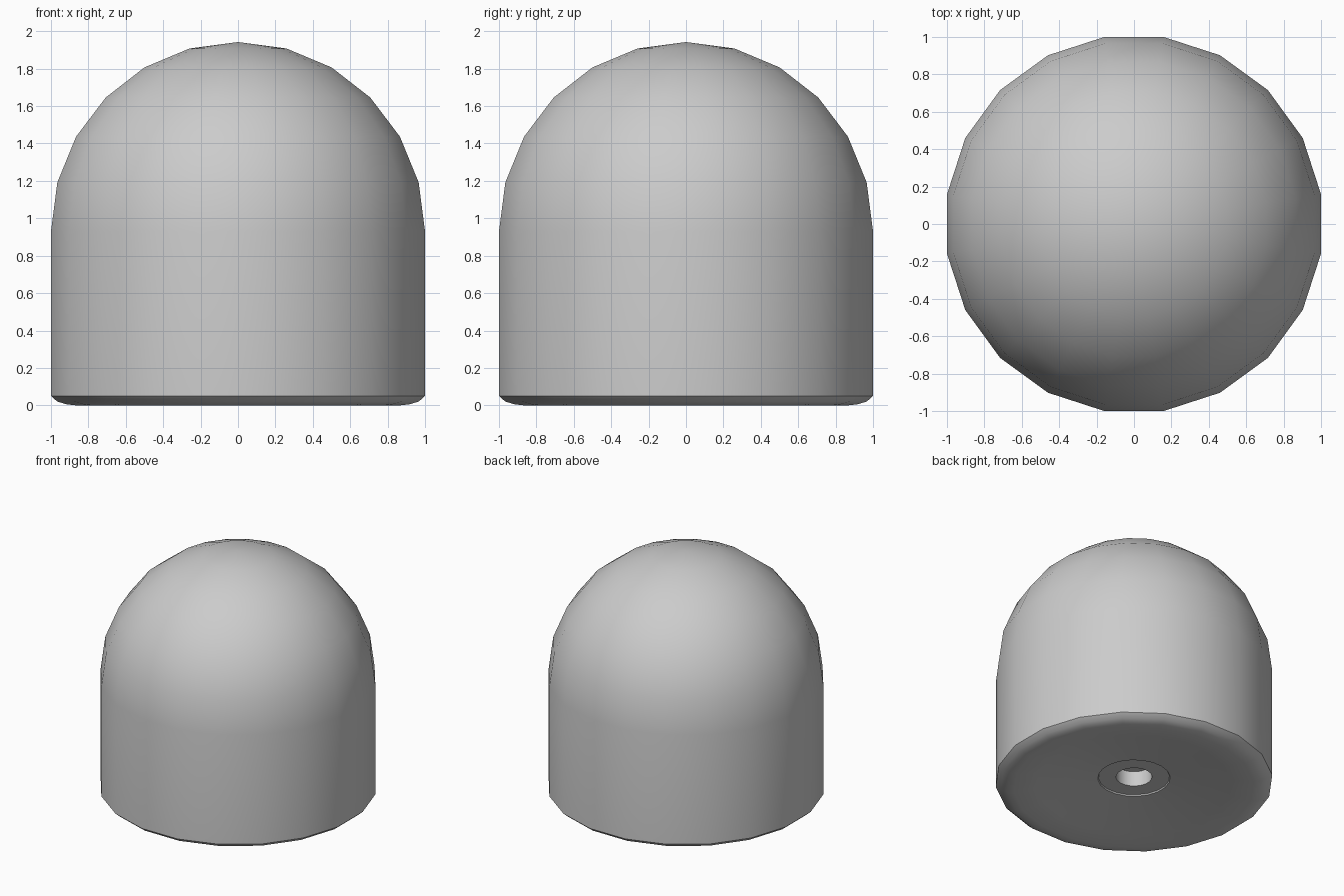
import bpy, bmesh, math

if "Cube" in bpy.data.objects:
    bpy.data.objects.remove(bpy.data.objects["Cube"])

SIDES = 20
R = 1 / math.cos(math.pi / SIDES)   # flats touch x/y = +-1
EQUATOR = 0.93

# half profile (radius, height): dome rings, straight wall, rolled foot, dished base, blind hole
profile = [(R * math.sin(math.radians(a)), EQUATOR + R * math.cos(math.radians(a)))
           for a in range(15, 91, 15)]
profile += [(R, 0.05), (0.978, 0.02), (0.93, 0.006), (0.88, 0.0), (0.716, 0.02), (0.506, 0.05),
            (0.265, 0.075), (0.26, 0.085), (0.132, 0.085), (0.132, 0.205)]

bm = bmesh.new()


def ring(r, z):
    return [bm.verts.new((r * math.cos((i + 0.5) * math.tau / SIDES),
                          r * math.sin((i + 0.5) * math.tau / SIDES), z)) for i in range(SIDES)]


rings = [ring(r, z) for r, z in profile]
for a, b in zip(rings, rings[1:]):
    for i in range(SIDES):
        j = (i + 1) % SIDES
        bm.faces.new((a[i], b[i], b[j], a[j]))

# dome tip fan and hole ceiling
tip = bm.verts.new((0, 0, EQUATOR + R))
for i in range(SIDES):
    bm.faces.new((tip, rings[0][i], rings[0][(i + 1) % SIDES]))
bm.faces.new(rings[-1][::-1])
bmesh.ops.recalc_face_normals(bm, faces=bm.faces)

mesh = bpy.data.meshes.new("domed_cap")
bm.to_mesh(mesh)
bm.free()
cap = bpy.data.objects.new("domed_cap", mesh)
bpy.context.collection.objects.link(cap)
bpy.context.view_layer.objects.active = cap
cap.select_set(True)
bpy.ops.object.shade_smooth_by_angle(angle=math.radians(40))
